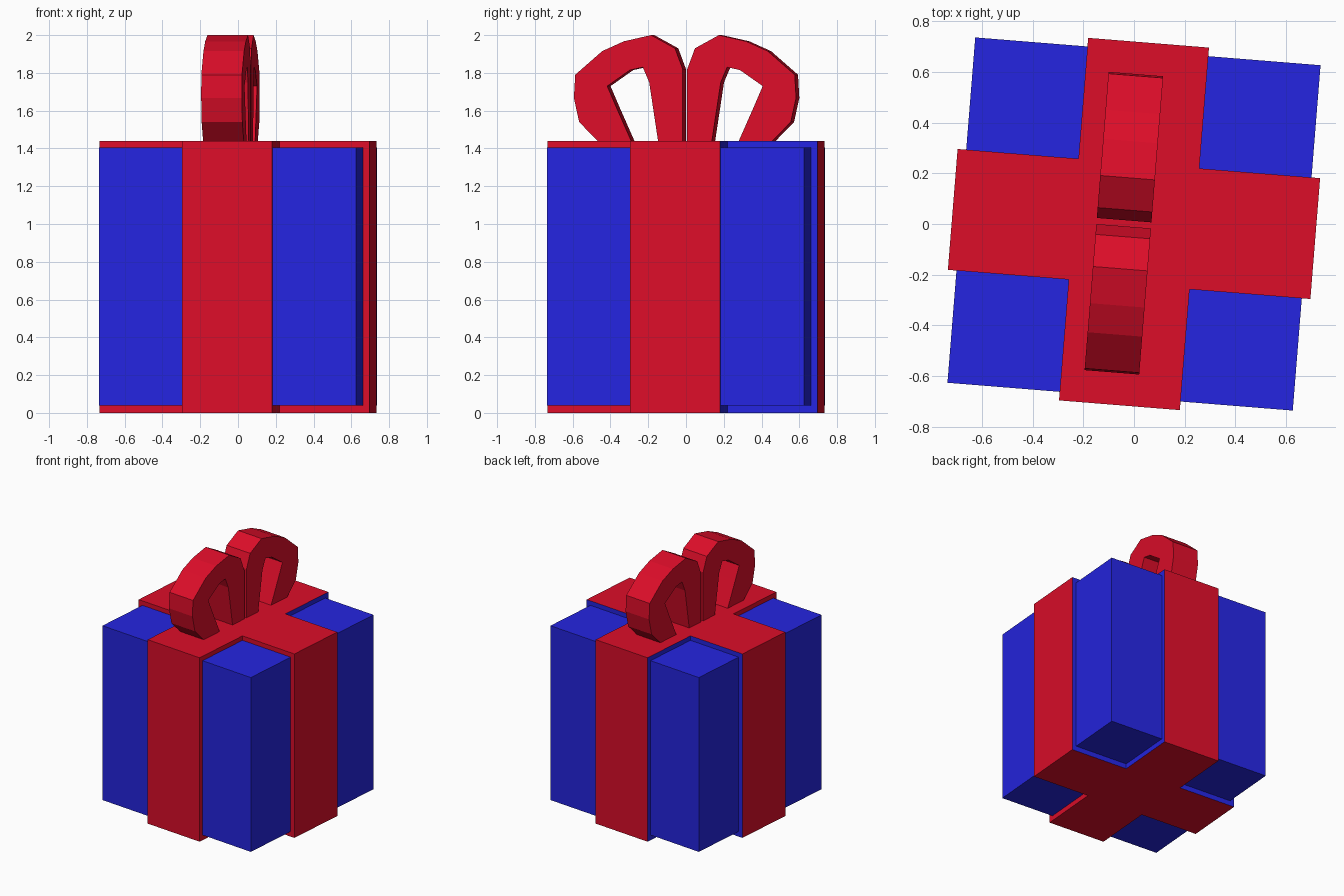
import bpy, bmesh, math

if "Cube" in bpy.data.objects:
    bpy.data.objects.remove(bpy.data.objects["Cube"])

TURN = math.radians(-4.6)      # whole gift is turned slightly about z
BOX, ARM, HALF = 0.683, 0.717, 0.239
TOP = 1.44


def material(name, rgb):
    m = bpy.data.materials.new(name)
    m.diffuse_color = (*rgb, 1)
    m.use_nodes = True
    m.node_tree.nodes["Principled BSDF"].inputs["Base Color"].default_value = m.diffuse_color
    return m


blue = material("blue_paper", (0.018, 0.018, 0.75))
red = material("red_ribbon", (0.72, 0.004, 0.022))


def prism(name, points, offset, mats):
    """Extrude a closed outline of 3D points along offset."""
    n = len(points)
    far = [tuple(a + b for a, b in zip(p, offset)) for p in points]
    faces = [tuple(range(n)), tuple(range(n, 2 * n))]
    faces += [(i, (i + 1) % n, n + (i + 1) % n, n + i) for i in range(n)]
    mesh = bpy.data.meshes.new(name)
    mesh.from_pydata(list(points) + far, [], faces)
    bm = bmesh.new()
    bm.from_mesh(mesh)
    bmesh.ops.recalc_face_normals(bm, faces=bm.faces)
    bm.to_mesh(mesh)
    bm.free()
    for m in mats:
        mesh.materials.append(m)
    ob = bpy.data.objects.new(name, mesh)
    ob.rotation_euler.z = TURN
    bpy.context.collection.objects.link(ob)
    return ob


# Wrapped box
square = [(-BOX, -BOX, 0.04), (BOX, -BOX, 0.04), (BOX, BOX, 0.04), (-BOX, BOX, 0.04)]
prism("gift_box", square, (0, 0, 1.365), [blue])

# Crossing ribbon bands: one plus-shaped outline
cross = []
for k in range(4):
    c, s = round(math.cos(k * math.pi / 2)), round(math.sin(k * math.pi / 2))
    for x, y in ((ARM, -HALF), (ARM, HALF), (HALF, HALF)):
        cross.append((c * x - s * y, s * x + c * y, 0))
bands = prism("ribbon_bands", cross, (0, 0, TOP), [red, blue])

# Thin band edges in the two rear corners take the paper colour
for f in bands.data.polygons:
    x, y, _ = f.center
    if abs(f.normal.z) < 0.5 and y > 0.1 and max(abs(x), abs(y)) < ARM - 0.01:
        f.material_index = 1

# Bow loops: (distance from middle, height), outer edge then inner edge
outer = [(0.012, 1.42), (0.012, 1.82), (0.053, 1.93), (0.18, 2.0), (0.325, 1.967),
         (0.44, 1.915), (0.583, 1.79), (0.59, 1.667), (0.562, 1.54), (0.445, 1.42)]
inner = [(0.277, 1.42), (0.37, 1.63), (0.413, 1.73), (0.292, 1.815),
         (0.224, 1.83), (0.19, 1.75), (0.14, 1.42)]
for name, side in (("bow_loop_front", -1), ("bow_loop_back", 1)):
    outline = [(-0.148, side * d, z) for d, z in outer + inner]
    prism(name, outline, (0.216, 0, 0), [red])
